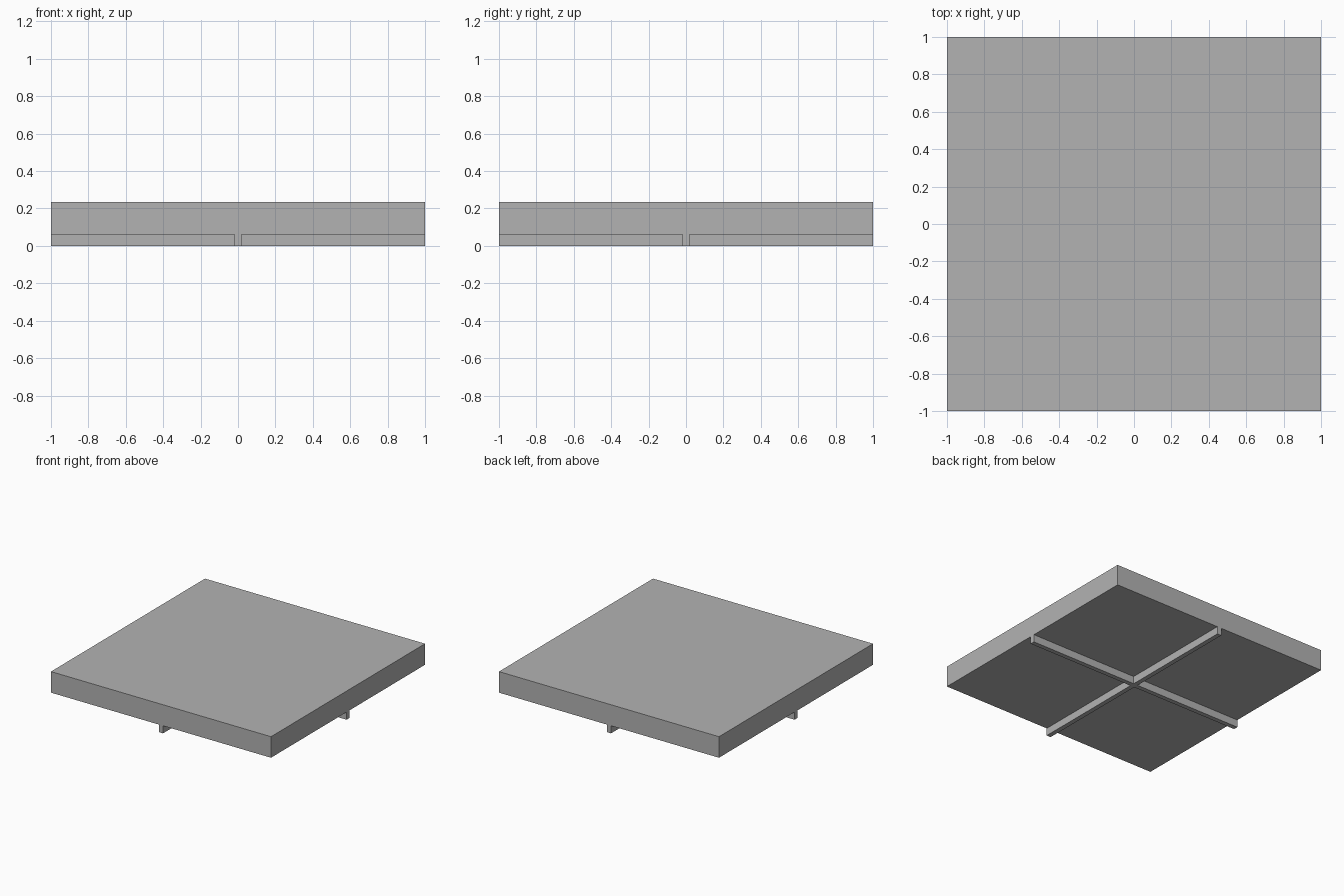
import bpy
import bmesh

HALF = 1.0        # half side of the square panel
RIB = 0.019       # half width of the ribs
RIB_H = 0.062     # rib depth below the panel
TOP = 0.235       # top of the panel

cube = bpy.data.objects.get("Cube")
if cube:
    bpy.data.objects.remove(cube, do_unlink=True)

# Plain grey material
grey = bpy.data.materials.new("plain_grey")
grey.use_nodes = True
colour = (0.45, 0.45, 0.45, 1.0)
grey.diffuse_color = colour
grey.node_tree.nodes["Principled BSDF"].inputs["Base Color"].default_value = colour

# Panel: a box cut along both sides of each rib
bm = bmesh.new()
bmesh.ops.create_cube(bm, size=1)
for v in bm.verts:
    v.co = (v.co.x * 2 * HALF, v.co.y * 2 * HALF, TOP if v.co.z > 0 else RIB_H)
for axis in ((1, 0, 0), (0, 1, 0)):
    for offset in (-RIB, RIB):
        bmesh.ops.bisect_plane(bm, geom=bm.verts[:] + bm.edges[:] + bm.faces[:],
                               plane_co=[a * offset for a in axis], plane_no=axis)

# Crossed ribs: pull the middle strips of the underside down to the ground
bm.normal_update()
strips = []
for f in bm.faces:
    c = f.calc_center_median()
    if f.normal.z < -0.5 and min(abs(c.x), abs(c.y)) < RIB:
        strips.append(f)
result = bmesh.ops.extrude_face_region(bm, geom=strips)
for item in result["geom"]:
    if isinstance(item, bmesh.types.BMVert):
        item.co.z = 0
bmesh.ops.delete(bm, geom=[f for f in strips if f.is_valid], context="FACES")

# Merge coplanar faces so rib ends run flush into the panel sides
bmesh.ops.dissolve_limit(bm, angle_limit=0.01, verts=bm.verts[:], edges=bm.edges[:])
bmesh.ops.recalc_face_normals(bm, faces=bm.faces[:])

mesh = bpy.data.meshes.new("ribbed_panel")
bm.to_mesh(mesh)
bm.free()
mesh.materials.append(grey)
panel = bpy.data.objects.new("ribbed_panel", mesh)
bpy.context.collection.objects.link(panel)
